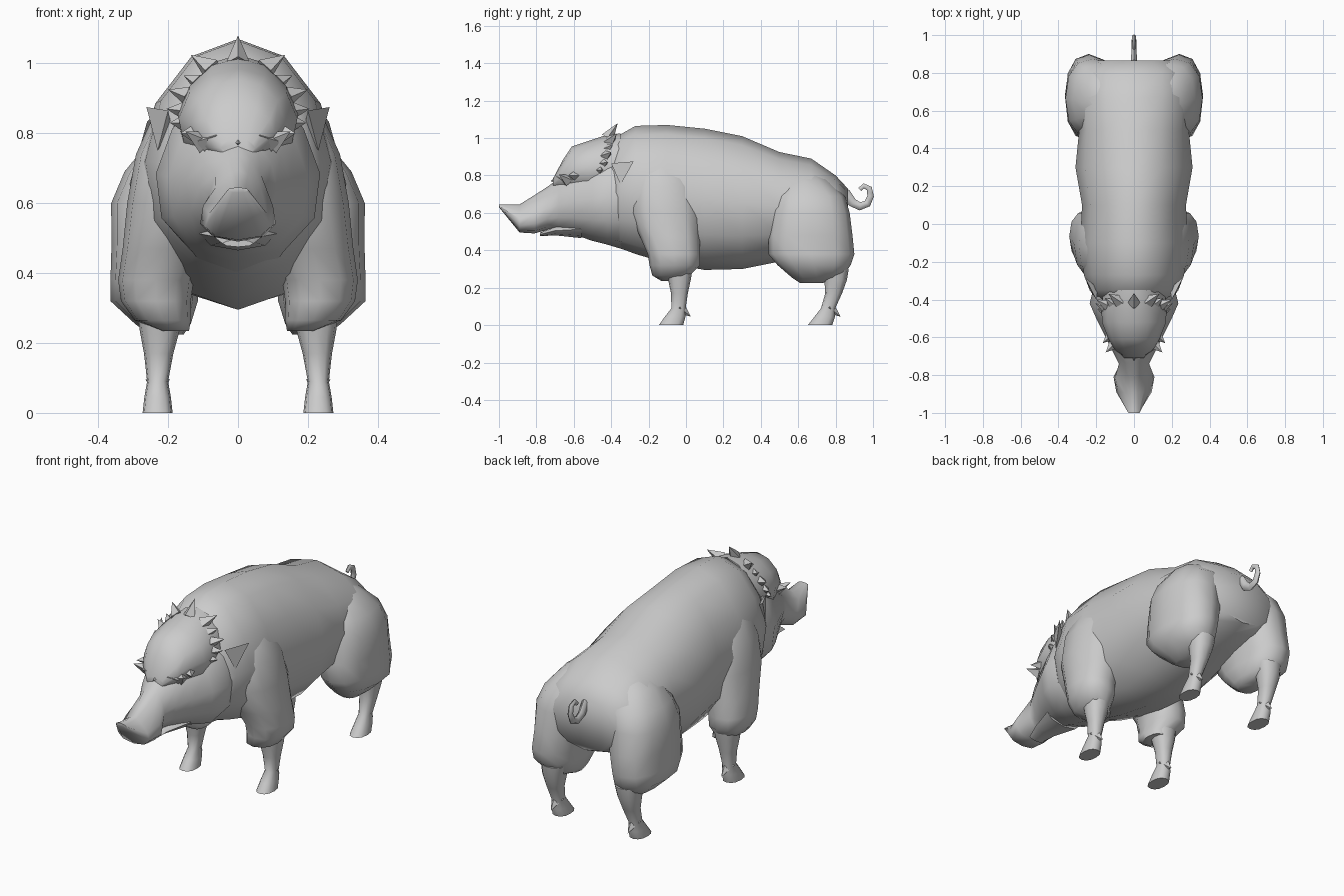
import bpy, bmesh, math
from mathutils import Vector

cube = bpy.data.objects.get("Cube")
if cube:
    bpy.data.objects.remove(cube)

skin = bpy.data.materials.new("grey skin")
skin.use_nodes = True
grey = (0.6, 0.6, 0.6, 1)
skin.diffuse_color = grey
skin.node_tree.nodes["Principled BSDF"].inputs["Base Color"].default_value = grey


def finish(name, bm, angle=60):
    bmesh.ops.recalc_face_normals(bm, faces=bm.faces)
    mesh = bpy.data.meshes.new(name)
    bm.to_mesh(mesh)
    bm.free()
    mesh.materials.append(skin)
    ob = bpy.data.objects.new(name, mesh)
    bpy.context.collection.objects.link(ob)
    bpy.ops.object.select_all(action='DESELECT')
    ob.select_set(True)
    bpy.context.view_layer.objects.active = ob
    bpy.ops.object.shade_smooth_by_angle(angle=math.radians(angle))


def loft(name, rings):
    """Skin a list of closed rings and cap both ends."""
    bm = bmesh.new()
    rows = [[bm.verts.new(p) for p in ring] for ring in rings]
    n = len(rows[0])
    for a, b in zip(rows, rows[1:]):
        for i in range(n):
            j = (i + 1) % n
            bm.faces.new((a[i], a[j], b[j], b[i]))
    bm.faces.new(rows[0])
    bm.faces.new(rows[-1])
    finish(name, bm)


def circle(n, power=1):
    """Points round a circle; a power under 1 squares it off."""
    def bend(v):
        return math.copysign(abs(v) ** power, v)
    return [(bend(math.sin(math.tau * i / n)), bend(math.cos(math.tau * i / n)))
            for i in range(n)]


def long_rings(sections, n=12):
    """Upright rings along y: (y, top, bottom, half width, narrowing to the top)."""
    return [[Vector((w * s * (1 - k * c), y, (top + bot) / 2 + c * (top - bot) / 2))
             for s, c in circle(n)] for y, top, bot, w, k in sections]


def limb(name, side, sections, n=12):
    """Level rings going up: (z, centre x, centre y, radius x, radius y)."""
    loft(name, [[Vector((side * (cx + rx * s), cy + ry * c, z)) for s, c in circle(n, .85)]
                for z, cx, cy, rx, ry in sections])


def spike(name, base, tip, width, sides=4):
    base, tip = Vector(base), Vector(tip)
    axis = tip - base
    bm = bmesh.new()
    bmesh.ops.create_cone(bm, cap_ends=True, segments=sides, radius1=width, radius2=0,
                          depth=axis.length)
    bmesh.ops.rotate(bm, verts=bm.verts, matrix=axis.to_track_quat('Z', 'Y').to_matrix())
    bmesh.ops.translate(bm, verts=bm.verts, vec=(base + tip) / 2)
    finish(name, bm, 20)


# Trunk
loft("body", long_rings([
    (-.40, .97, .43, .20, .05), (-.35, 1.02, .41, .235, .08), (-.27, 1.065, .38, .265, .08),
    (-.10, 1.07, .33, .285, .08), (.10, 1.05, .295, .275, .06), (.30, 1.01, .30, .31, .06),
    (.50, .925, .34, .29, 0), (.67, .89, .38, .30, 0), (.80, .80, .42, .28, -.05),
    (.865, .73, .45, .20, 0)]))

# Head and snout
loft("head", long_rings([
    (-.32, .98, .40, .21, .1), (-.42, .94, .43, .235, .15), (-.50, .90, .45, .20, .15),
    (-.60, .84, .485, .15, .1), (-.68, .785, .505, .11, 0), (-.74, .74, .51, .08, .1),
    (-.81, .695, .49, .10, .5), (-.89, .645, .495, .083, .6), (-1, .645, .63, .03, 0)]))

# Rounded crown of the head
loft("head_crown", long_rings([
    (-.35, 1.025, .70, .16, .15), (-.43, 1.015, .70, .172, .15), (-.52, .985, .70, .17, .1),
    (-.61, .955, .71, .135, .05), (-.66, .88, .72, .105, 0), (-.71, .785, .73, .05, 0)]))

# Lower jaw
loft("lower_jaw", long_rings([(-.78, .495, .475, .045, 0), (-.70, .53, .48, .07, 0),
                              (-.56, .56, .465, .11, 0)], 8))

# Spikes around the crown: base and tip for one side
crown_spikes = [((.075, -.41, .98), (.135, -.37, 1.025), .035),
                ((.115, -.42, .945), (.155, -.39, .965), .024),
                ((.14, -.43, .905), (.20, -.40, .925), .03),
                ((.155, -.44, .865), (.205, -.42, .87), .026),
                ((.16, -.46, .83), (.195, -.45, .83), .022)]
brow_spikes = [((.10, -.63, .775), (.15, -.68, .805), .034),
               ((.10, -.64, .775), (.06, -.695, .795), .028),
               ((.12, -.59, .80), (.165, -.63, .80), .03)]
spike("top_spike", (0, -.42, 1.0), (0, -.365, 1.08), .035)
spike("middle_brow_spike", (0, -.67, .78), (0, -.725, .77), .028)

for side, label in ((1, "left"), (-1, "right")):
    flip = Vector((side, 1, 1))
    for group, spikes in (("crown", crown_spikes), ("brow", brow_spikes)):
        for i, (base, tip, width) in enumerate(spikes):
            spike(f"{label}_{group}_spike_{i + 1}", flip * Vector(base), flip * Vector(tip), width)

    # Pointed ear
    bm = bmesh.new()
    tip, *root = [bm.verts.new(flip * Vector(p)) for p in (
        (.262, -.28, .875), (.20, -.40, .865), (.23, -.35, .75), (.19, -.34, .82))]
    for i in range(3):
        bm.faces.new((tip, root[i], root[(i + 1) % 3]))
    bm.faces.new(root)
    finish(f"{label}_ear", bm, 20)

    # Shoulder and ham masses, sinking into the trunk at the top
    limb(f"{label}_shoulder", side, [
        (.235, .18, -.06, .04, .07), (.265, .215, -.08, .08, .10), (.32, .235, -.06, .10, .135),
        (.38, .235, -.065, .108, .14), (.47, .21, -.085, .12, .16), (.60, .18, -.11, .137, .19),
        (.74, .16, -.12, .132, .18), (.85, .12, -.13, .122, .14), (.94, .07, -.13, .10, .10)])
    limb(f"{label}_ham", side, [
        (.225, .205, .67, .05, .06), (.255, .215, .70, .08, .135), (.32, .24, .685, .125, .195),
        (.38, .24, .67, .125, .23), (.48, .225, .665, .137, .225), (.60, .215, .665, .148, .21),
        (.69, .18, .66, .145, .19), (.77, .13, .64, .13, .13), (.84, .07, .62, .09, .07)])

    # Lower legs, hooves and dewclaws
    for end, x, y, lean in (("front", .23, 0, 0), ("rear", .23, .80, .035)):
        limb(f"{label}_{end}_leg", side, [
            (0, x, y - .08 - lean * .1, .043, .065), (.045, x, y - .058, .038, .055),
            (.09, x, y - .04, .03, .038), (.17, x - .003, y - .035 + lean * .7, .042, .045),
            (.24, x - .006, y - .035 + lean, .058, .06), (.30, x - .01, y - .035 + lean, .068, .07)])
        spike(f"{label}_{end}_dewclaw", (side * x, y - .035, .095),
              (side * x, y + .026, .045), .035)

# Curled tail
path = [(.85, .71), (.89, .655), (.93, .635), (.97, .65), (.987, .69), (.98, .73),
        (.95, .745), (.93, .725)]
rings = []
for i, p in enumerate(path):
    before, after = path[max(i - 1, 0)], path[min(i + 1, len(path) - 1)]
    along = Vector((0, after[0] - before[0], after[1] - before[1])).normalized()
    across = along.cross(Vector((1, 0, 0)))
    r = .026 * (1 - .08 * i)
    rings.append([Vector((s * r * .7, *p)) + across * c * r for s, c in circle(6)])
loft("tail", rings)
